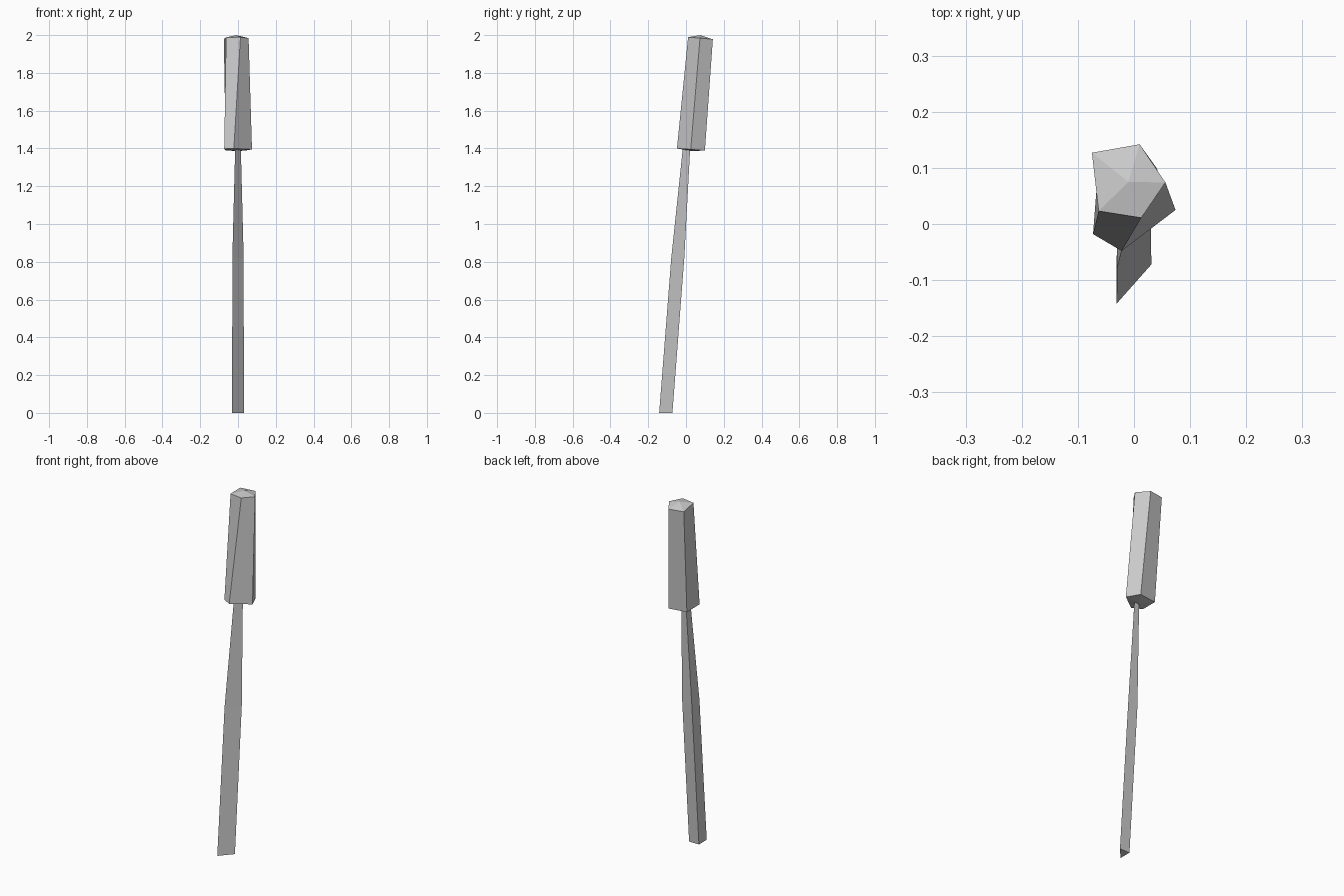
import bpy, bmesh

if "Cube" in bpy.data.objects:
    bpy.data.objects.remove(bpy.data.objects["Cube"])


def loft(name, rings, bottom_tip=None, top_tip=None):
    """Skin matching counter-clockwise rings, closing each end flat or with a tip."""
    bm = bmesh.new()
    loops = [[bm.verts.new(p) for p in ring] for ring in rings]
    n = len(rings[0])
    for a, b in zip(loops, loops[1:]):
        for i in range(n):
            j = (i + 1) % n
            bm.faces.new((a[i], a[j], b[j], b[i]))
    for ring, tip in ((loops[0][::-1], bottom_tip), (loops[-1], top_tip)):
        if tip is None:
            bm.faces.new(ring)
        else:
            t = bm.verts.new(tip)
            for i in range(n):
                bm.faces.new((ring[i], ring[(i + 1) % n], t))
    bmesh.ops.recalc_face_normals(bm, faces=bm.faces)
    mesh = bpy.data.meshes.new(name)
    bm.to_mesh(mesh)
    bm.free()
    obj = bpy.data.objects.new(name, mesh)
    bpy.context.collection.objects.link(obj)
    return obj


# Three-sided leaning stem: (z, half width, front y, back y)
sections = [(0, 0.031, -0.142, -0.072),
            (0.82, 0.03, -0.078, -0.009),
            (1.4, 0.015, -0.017, 0.022)]
loft("reed_stem", [[(-w, f, z), (w, b, z), (-w, b, z)] for z, w, f, b in sections])

# Five-sided seed head with slightly domed ends
low = [(-0.073, -0.018, 1.398), (-0.022, -0.048, 1.4), (0.074, 0.025, 1.395),
       (0.04, 0.1, 1.389), (-0.065, 0.085, 1.39)]
high = [(-0.063, 0.023, 1.988), (0.013, 0.011, 1.989), (0.056, 0.074, 1.984),
        (0.01, 0.142, 1.978), (-0.075, 0.127, 1.98)]
loft("seed_head", [low, high], (-0.008, 0.028, 1.386), (-0.01, 0.075, 2.0))
